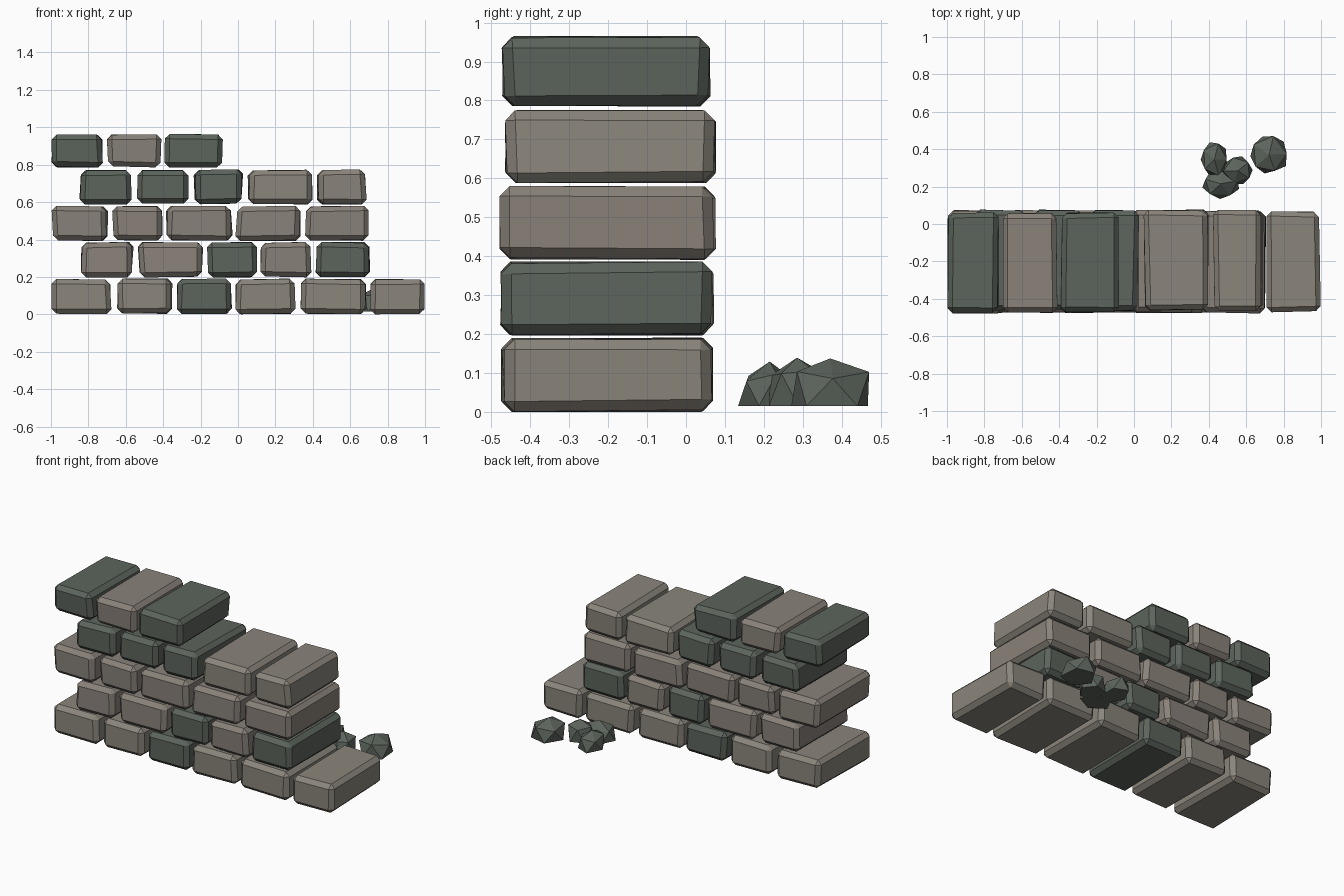
import bpy, bmesh, math, random

if "Cube" in bpy.data.objects:
    bpy.data.objects.remove(bpy.data.objects["Cube"])

random.seed(4)


def material(name, rgb):
    m = bpy.data.materials.new(name)
    m.diffuse_color = (*rgb, 1)
    m.use_nodes = True
    m.node_tree.nodes["Principled BSDF"].inputs["Base Color"].default_value = m.diffuse_color
    return m


MATS = {
    "t": material("taupe stone", (0.255, 0.235, 0.200)),
    "w": material("warm stone", (0.250, 0.222, 0.193)),
    "g": material("green grey stone", (0.108, 0.127, 0.108)),
}


def finish(bm, name, key):
    bmesh.ops.recalc_face_normals(bm, faces=bm.faces)
    mesh = bpy.data.meshes.new(name)
    bm.to_mesh(mesh)
    bm.free()
    mesh.materials.append(MATS[key])
    bpy.context.collection.objects.link(bpy.data.objects.new(name, mesh))


def brick(name, key, x0, x1, y0, y1, z0, z1):
    """Chamfered block with slightly uneven corners."""
    bm = bmesh.new()
    bmesh.ops.create_cube(bm, size=1)
    for v in bm.verts:
        jx, jy, jz = (random.uniform(0, a) for a in (0.016, 0.012, 0.008))
        v.co = (x0 + jx if v.co.x < 0 else x1 - jx,
                y0 + jy if v.co.y < 0 else y1 - jy,
                z0 + jz if v.co.z < 0 else z1 - jz)
    bmesh.ops.bevel(bm, geom=bm.edges[:], offset=0.026, segments=1,
                    profile=0.5, affect='EDGES')
    finish(bm, name, key)


# Courses: bottom, top, front, back, then (left, right, colour) of each brick
COURSES = [
    (0.0, 0.192, -0.476, 0.072,
     [(-1, -.672, "t"), (-.655, -.345, "t"), (-.33, -.03, "g"),
      (-.018, .315, "t"), (.333, .69, "t"), (.703, 1, "t")]),
    (0.196, 0.388, -0.48, 0.074,
     [(-.847, -.555, "w"), (-.537, -.18, "w"), (-.167, .103, "g"),
      (.117, .4, "w"), (.41, .712, "g")]),
    (0.39, 0.582, -0.48, 0.077,
     [(-1, -.693, "w"), (-.677, -.395, "w"), (-.388, -.025, "w"),
      (-.017, .337, "w"), (.353, .707, "w")]),
    (0.587, 0.776, -0.467, 0.08,
     [(-.852, -.56, "g"), (-.542, -.26, "g"), (-.24, .03, "g"),
      (.05, .407, "t"), (.418, .692, "t")]),
    (0.784, 0.967, -0.475, 0.066,
     [(-1, -.72, "g"), (-.704, -.405, "w"), (-.395, -.08, "g")]),
]
for c, (z0, z1, y0, y1, row) in enumerate(COURSES, 1):
    for b, (x0, x1, key) in enumerate(row, 1):
        brick(f"course_{c}_brick_{b}", key, x0, x1, y0, y1, z0, z1)


def rubble(name, x, y, rx, ry, top, turn):
    """Faceted stone: flat base ring, shoulder ring and peak."""
    bm = bmesh.new()
    rings = []
    for z, r, shift in ((0.016, 1.0, 0), (top * 0.7, 0.9, 0.5)):
        ring = []
        for i in range(5):
            a = turn + (i + shift) * math.tau / 5
            k = r * random.uniform(0.92, 1.05)
            dz = random.uniform(-0.012, 0.012) if shift else 0
            ring.append(bm.verts.new((x + rx * k * math.cos(a),
                                      y + ry * k * math.sin(a), z + dz)))
        rings.append(ring)
    low, high = rings
    peak = bm.verts.new((x, y, top))
    bm.faces.new(low)
    for i in range(5):
        j = (i + 1) % 5
        bm.faces.new((low[i], low[j], high[i]))
        bm.faces.new((low[j], high[j], high[i]))
        bm.faces.new((high[i], high[j], peak))
    finish(bm, name, "g")


# Fallen rubble behind the wall
rubble("rubble_1", 0.43, 0.345, 0.078, 0.10, 0.125, 1.9)
rubble("rubble_2", 0.465, 0.215, 0.105, 0.078, 0.13, 3.4)
rubble("rubble_3", 0.555, 0.285, 0.082, 0.082, 0.14, 1.3)
rubble("rubble_4", 0.722, 0.37, 0.102, 0.11, 0.138, 1.95)
